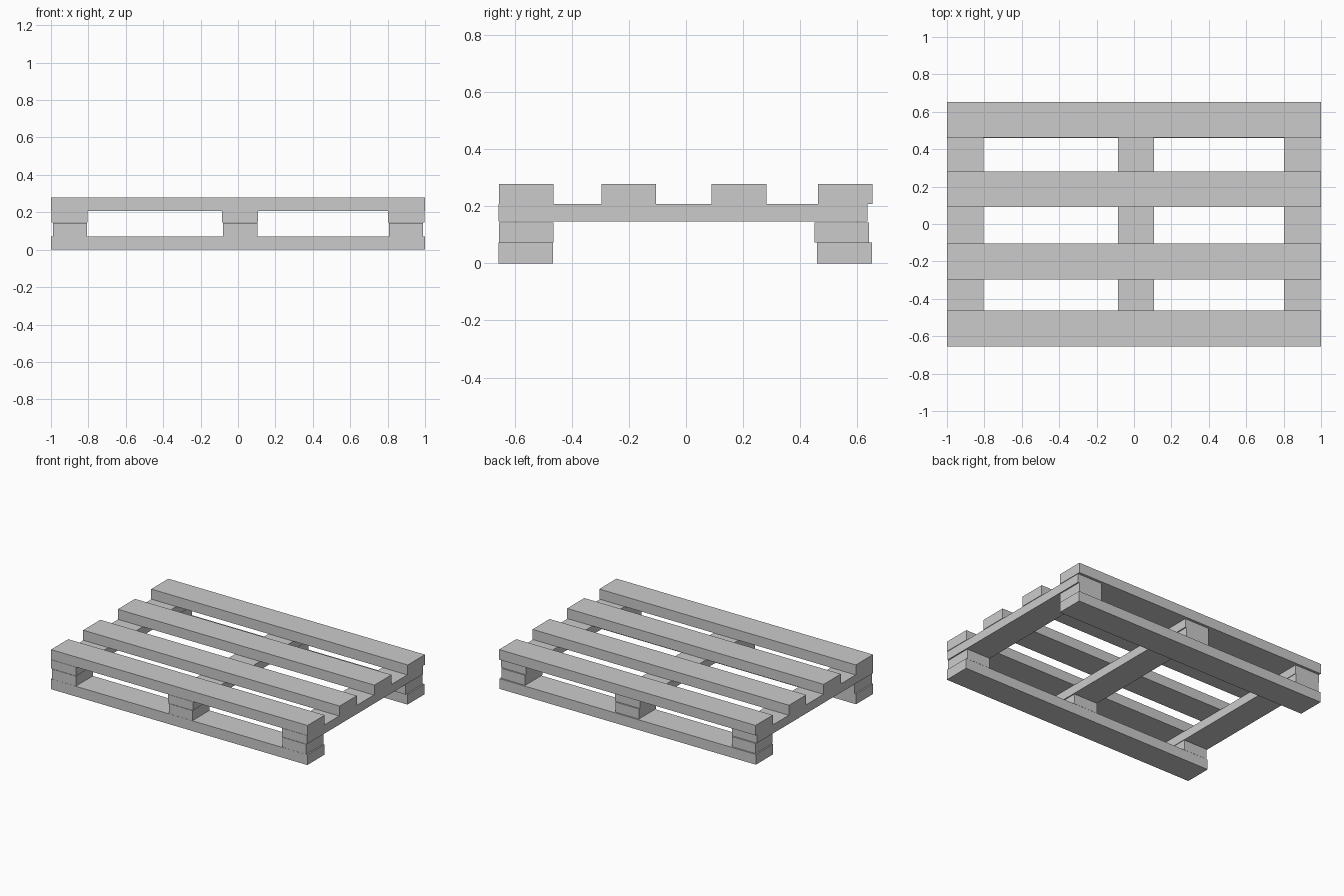
import bpy

if "Cube" in bpy.data.objects:
    bpy.data.objects.remove(bpy.data.objects["Cube"])

wood = bpy.data.materials.new("plain_grey")
wood.diffuse_color = (0.6, 0.6, 0.6, 1)
wood.use_nodes = True
wood.node_tree.nodes["Principled BSDF"].inputs["Base Color"].default_value = wood.diffuse_color


def box(name, x, y, z):
    """Box spanning the given (min, max) ranges."""
    bpy.ops.mesh.primitive_cube_add(size=1, location=[sum(r) / 2 for r in (x, y, z)])
    ob = bpy.context.object
    ob.name = name
    ob.scale = [r[1] - r[0] for r in (x, y, z)]
    bpy.ops.object.transform_apply(location=False, rotation=False, scale=True)
    ob.data.materials.append(wood)


# Top deck: four long slats
for i, y in enumerate([-0.654, -0.296, 0.09, 0.462]):
    box(f"top_slat_{i + 1}", (-1, 1), (y, y + 0.191), (0.207, 0.278))

# Cross boards under the deck, stopping short at the back
for side, x in (("left", -0.998), ("middle", -0.085), ("right", 0.803)):
    box(f"cross_board_{side}", (x, x + 0.193), (-0.656, 0.635), (0.1455, 0.207))

# Bottom runners at front and back
for end, y in (("front", -0.656), ("back", 0.459)):
    box(f"runner_{end}", (-1, 1), (y, y + 0.191), (0, 0.072))

# Spacer blocks between runners and cross boards
for end, y in (("front", -0.655), ("back", 0.449)):
    for side, x in (("left", -0.99), ("middle", -0.081), ("right", 0.806)):
        box(f"block_{end}_{side}", (x, x + 0.184), (y, y + 0.191), (0.072, 0.143))
